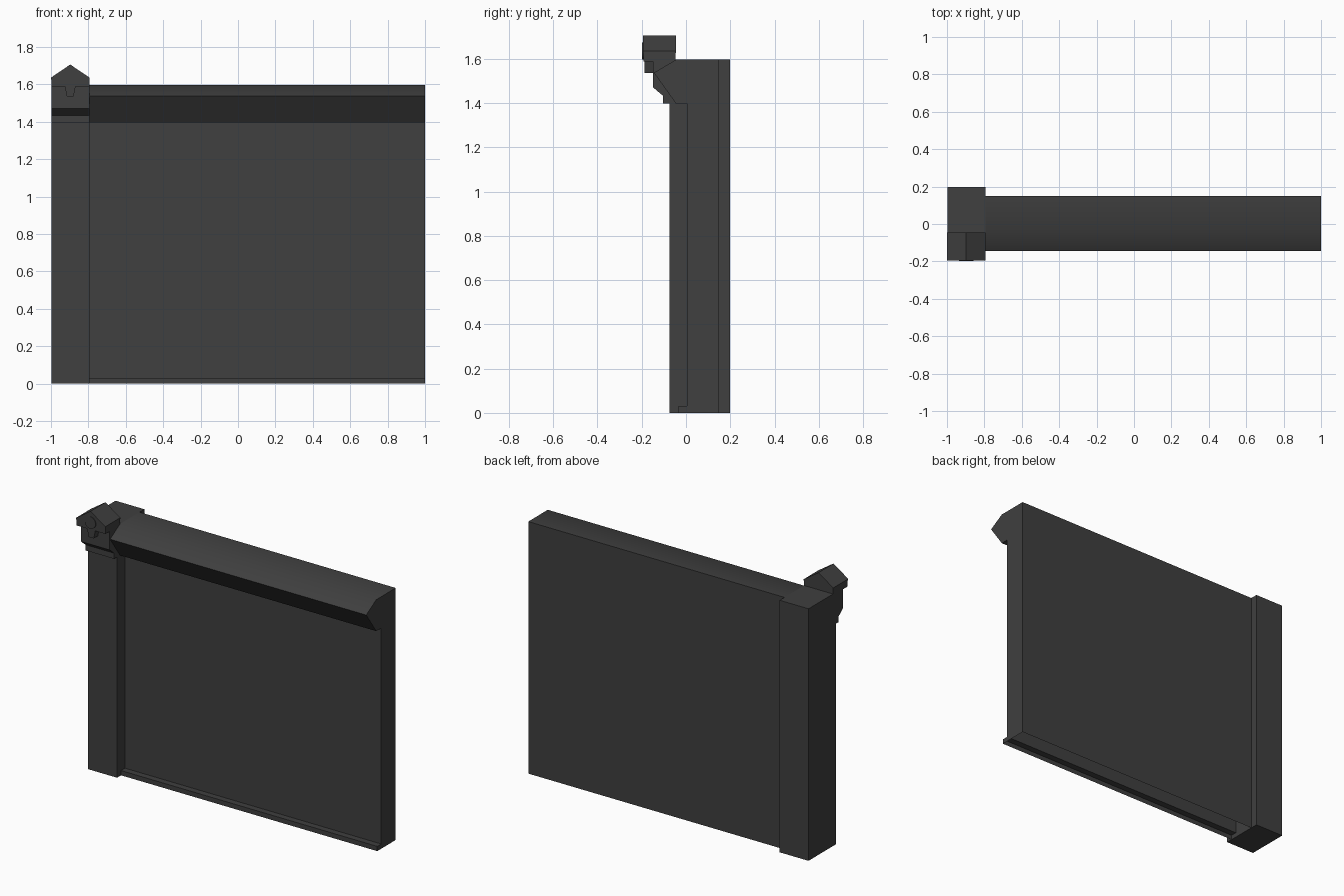
import bpy
import bmesh
import math
from mathutils import Matrix, Vector

cube = bpy.data.objects.get("Cube")
if cube:
    bpy.data.objects.remove(cube, do_unlink=True)

stone = bpy.data.materials.new("dark_grey_stone")
stone.use_nodes = True
colour = (0.05, 0.05, 0.05, 1)
stone.diffuse_color = colour
stone.node_tree.nodes["Principled BSDF"].inputs["Base Color"].default_value = colour


def finish(name, bm):
    bmesh.ops.recalc_face_normals(bm, faces=bm.faces)
    mesh = bpy.data.meshes.new(name)
    bm.to_mesh(mesh)
    bm.free()
    mesh.materials.append(stone)
    obj = bpy.data.objects.new(name, mesh)
    bpy.context.collection.objects.link(obj)
    bpy.ops.object.select_all(action="DESELECT")
    obj.select_set(True)
    bpy.context.view_layer.objects.active = obj
    bpy.ops.object.shade_smooth_by_angle(angle=math.radians(35))
    return obj


def extrude(name, profile, axis, start, end, open_faces=None):
    """Sweep a profile along x (profile in y, z) or along y (profile in x, z)."""
    bm = bmesh.new()
    place = (lambda a, b: (start, a, b)) if axis == "x" else (lambda a, b: (a, start, b))
    face = bm.faces.new([bm.verts.new(place(a, b)) for a, b in profile])
    swept = bmesh.ops.extrude_face_region(bm, geom=[face])
    step = Vector((end - start, 0, 0) if axis == "x" else (0, end - start, 0))
    moved = [g for g in swept["geom"] if isinstance(g, bmesh.types.BMVert)]
    bmesh.ops.translate(bm, verts=moved, vec=step)
    bmesh.ops.recalc_face_normals(bm, faces=bm.faces)
    if open_faces:
        doomed = [f for f in bm.faces if open_faces(f.calc_center_median())]
        bmesh.ops.delete(bm, geom=doomed, context="FACES")
    return finish(name, bm)


left, right, mid = -0.997, -0.795, -0.897
top = 1.596

# Hollow wall with cornice and base trim, open underneath and against the pillar
wall_profile = [(0.15, 0), (0.15, top), (-0.045, top), (-0.145, 1.537),
                (-0.045, 1.397), (0.005, 1.397), (0.005, 0.03),
                (-0.035, 0.03), (-0.035, 0)]
extrude("wall_panel", wall_profile, "x", right, 1.0,
        lambda c: c.z < 0.001 or c.x < right + 0.001)

# Pillar with stepped corbel at the top
pillar_profile = [(0.198, 0), (0.198, top), (-0.148, top), (-0.148, 1.47),
                  (-0.104, 1.433), (-0.104, 1.397), (-0.075, 1.397), (-0.075, 0)]
extrude("corner_pillar", pillar_profile, "x", left, right)

# Gabled cap: block and slightly overhanging roof
extrude("cap_block", [(left, 1.588), (right, 1.588), (right, 1.63), (left, 1.63)],
        "y", -0.191, -0.047)
extrude("cap_roof", [(-1.0, 1.627), (-0.793, 1.627), (-0.793, 1.636),
                     (mid, 1.706), (-1.0, 1.636)], "y", -0.195, -0.045)

# Tapered keystone under the cap
extrude("keystone", [(mid - 0.018, 1.536), (mid + 0.018, 1.536),
                     (mid + 0.029, 1.59), (mid - 0.029, 1.59)], "y", -0.188, -0.14)

# Round medallion on the gable
bm = bmesh.new()
bmesh.ops.create_cone(bm, cap_ends=True, segments=24, radius1=0.038, radius2=0.038,
                      depth=0.009,
                      matrix=Matrix.Translation((mid, -0.194, 1.635))
                      @ Matrix.Rotation(math.pi / 2, 4, "X"))
finish("gable_medallion", bm)
